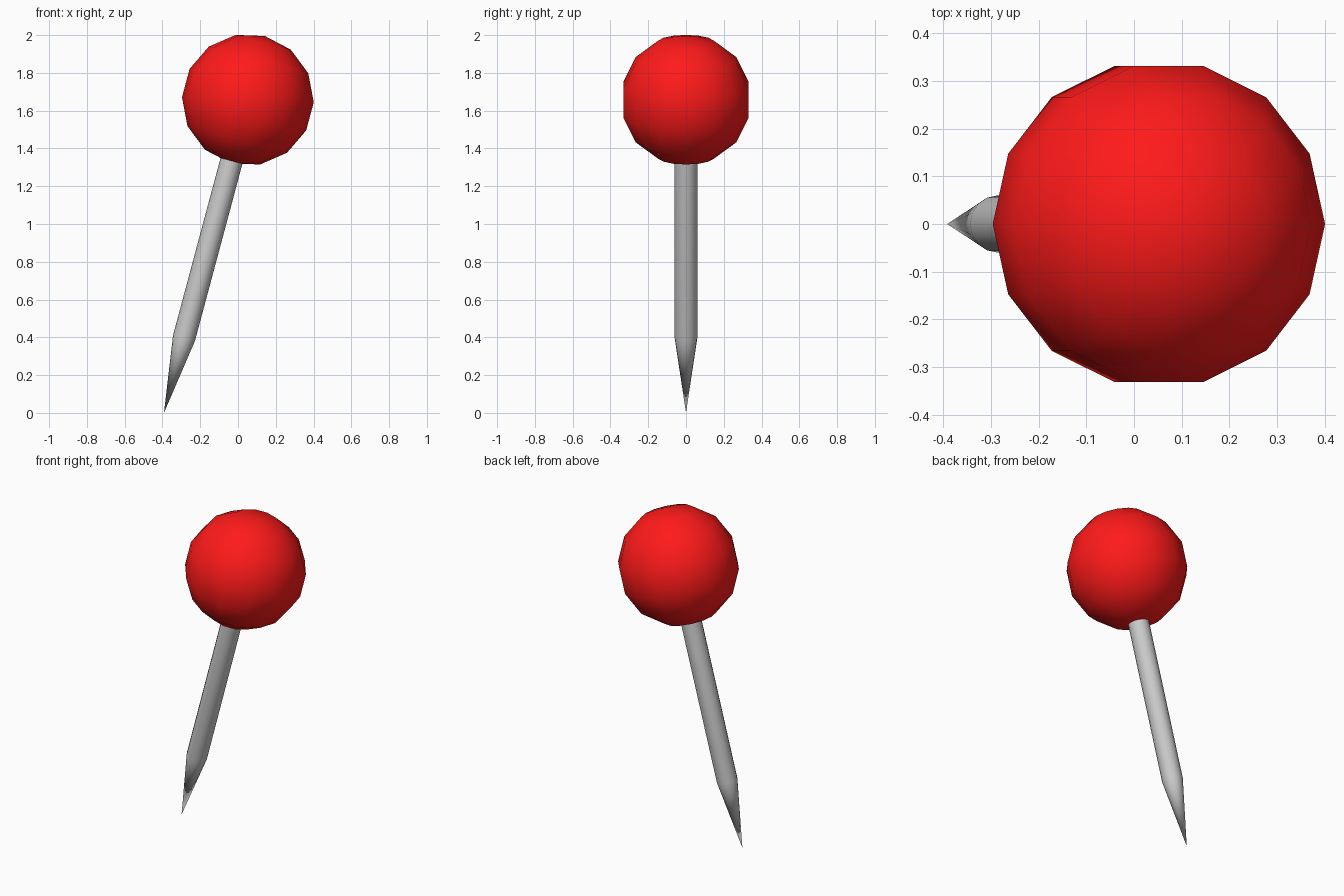
import bpy, bmesh
from math import radians, cos
from mathutils import Matrix

if "Cube" in bpy.data.objects:
    bpy.data.objects.remove(bpy.data.objects["Cube"])

TILT = radians(15)
HEAD_R = 0.349
HEAD_D = 1.658 / cos(TILT)      # head centre measured along the pin from its tip
place = Matrix.Translation((-0.392, 0, 0)) @ Matrix.Rotation(TILT, 4, 'Y')


def finish(name, bm, angle):
    bmesh.ops.recalc_face_normals(bm, faces=bm.faces[:])
    mesh = bpy.data.meshes.new(name)
    bm.to_mesh(mesh)
    bm.free()
    obj = bpy.data.objects.new(name, mesh)
    bpy.context.collection.objects.link(obj)
    obj.matrix_world = place
    bpy.ops.object.select_all(action='DESELECT')
    obj.select_set(True)
    bpy.context.view_layer.objects.active = obj
    bpy.ops.object.shade_smooth_by_angle(angle=radians(angle))
    return obj


# Low-poly round head, pole along the pin
bm = bmesh.new()
bmesh.ops.create_uvsphere(
    bm, u_segments=14, v_segments=7, radius=HEAD_R,
    matrix=Matrix.Translation((0, 0, HEAD_D)) @ Matrix.Rotation(radians(90), 4, 'Z'))
head = finish("pin_head", bm, 40)
red = bpy.data.materials.new("red")
red.diffuse_color = (1.0, 0.01, 0.01, 1)
red.use_nodes = True
red.node_tree.nodes["Principled BSDF"].inputs["Base Color"].default_value = red.diffuse_color
head.data.materials.append(red)

# Needle: profile of (radius, distance from tip) spun round the pin axis
bm = bmesh.new()
profile = [(0, 0), (0.06, 0.41), (0.06, 1.5), (0, 1.5)]
verts = [bm.verts.new((r, 0, d)) for r, d in profile]
edges = [bm.edges.new(pair) for pair in zip(verts, verts[1:])]
bmesh.ops.spin(bm, geom=verts + edges, cent=(0, 0, 0), axis=(0, 0, 1),
               angle=radians(360), steps=16, use_duplicate=False)
bmesh.ops.remove_doubles(bm, verts=bm.verts[:], dist=1e-4)
finish("needle", bm, 30)
